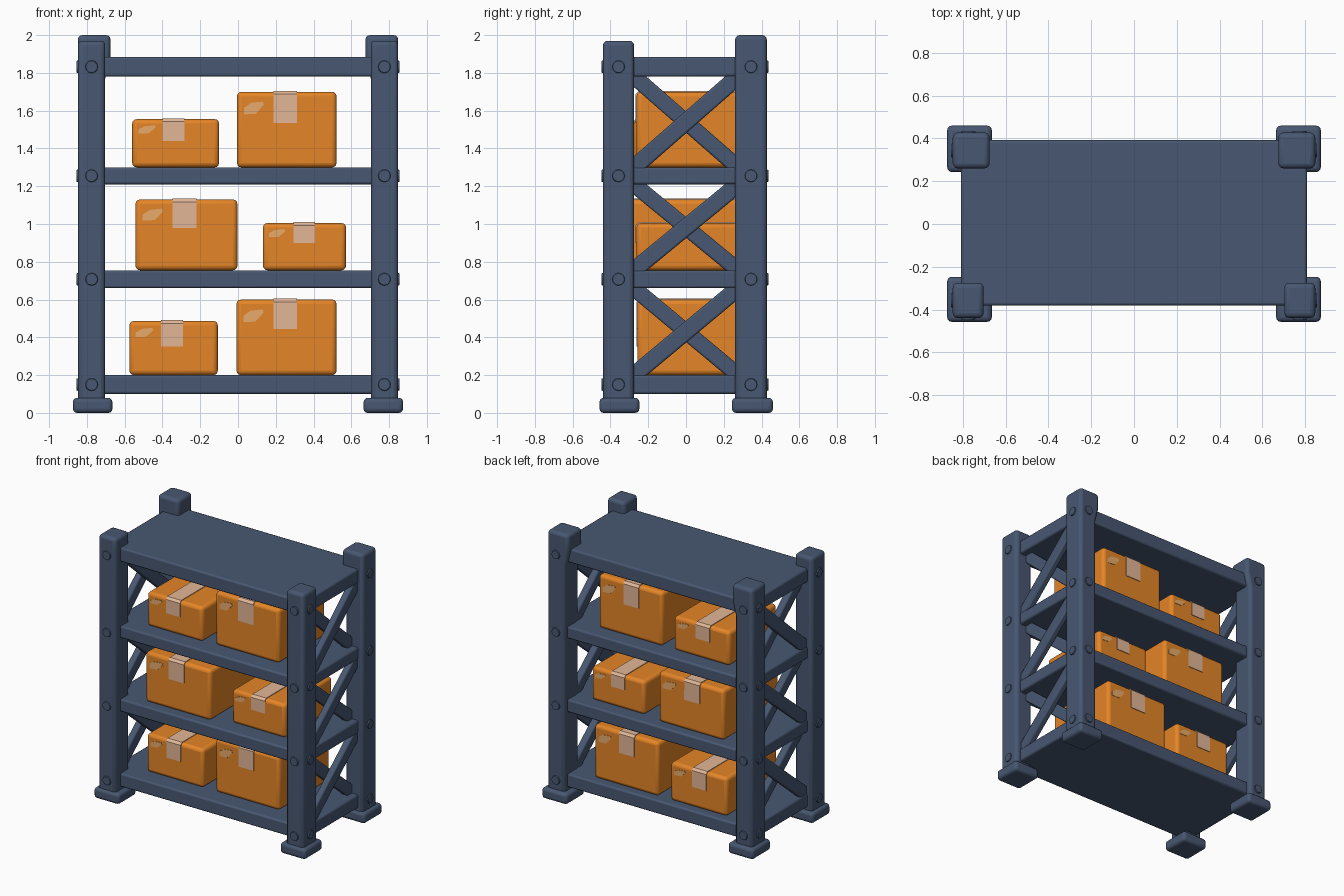
import bpy, bmesh, math
from mathutils import Matrix, Vector

default = bpy.data.objects.get("Cube")
if default:
    bpy.data.objects.remove(default, do_unlink=True)


def material(name, rgb):
    m = bpy.data.materials.new(name)
    m.use_nodes = True
    m.diffuse_color = (*rgb, 1)
    m.node_tree.nodes["Principled BSDF"].inputs["Base Color"].default_value = (*rgb, 1)
    return m


STEEL = material("slate blue steel", (0.064, 0.096, 0.165))
CARD = material("orange cardboard", (0.78, 0.235, 0.02))
TAPE = material("beige tape", (0.76, 0.47, 0.31))
GLINT = material("pale orange mark", (0.8, 0.41, 0.15))


def finish(name, bm, mat, bevel=0, segments=2):
    bmesh.ops.recalc_face_normals(bm, faces=bm.faces)
    mesh = bpy.data.meshes.new(name)
    bm.to_mesh(mesh)
    bm.free()
    mesh.materials.append(mat)
    ob = bpy.data.objects.new(name, mesh)
    bpy.context.collection.objects.link(ob)
    if bevel:
        mod = ob.modifiers.new("soft edges", "BEVEL")
        mod.width, mod.segments = bevel, segments
        bpy.ops.object.select_all(action="DESELECT")
        bpy.context.view_layer.objects.active = ob
        ob.select_set(True)
        bpy.ops.object.shade_smooth_by_angle(angle=math.radians(40))
    return ob


def box(name, x, y, z, mat, bevel, segments=2, tilt=0):
    """Bevelled box from (min, max) spans, optionally tilted about the x axis."""
    size = [b - a for a, b in (x, y, z)]
    mid = [(a + b) / 2 for a, b in (x, y, z)]
    bm = bmesh.new()
    bmesh.ops.create_cube(bm, size=1, matrix=Matrix.Translation(mid)
                          @ Matrix.Rotation(tilt, 4, "X") @ Matrix.Diagonal((*size, 1)))
    finish(name, bm, mat, bevel, segments)


def post(name, side, inner_top, y, top):
    """Square post whose inner side may flare out near the top."""
    outline = [(0.848, 0.04), (0.848, top), (inner_top, top), (inner_top, 1.88),
               (0.703, 1.77), (0.703, 0.04)]
    bm = bmesh.new()
    face = bm.faces.new([bm.verts.new((side * x, y[0], z)) for x, z in outline])
    moved = bmesh.ops.extrude_face_region(bm, geom=[face])["geom"]
    bmesh.ops.translate(bm, vec=(0, y[1] - y[0], 0),
                        verts=[v for v in moved if isinstance(v, bmesh.types.BMVert)])
    finish(name, bm, STEEL, 0.024, 3)


def span(mid, width):
    return (mid - width / 2, mid + width / 2)


def mirrored(side, a, b):
    return tuple(sorted((side * a, side * b)))


def bolt(name, loc, axis):
    turn = Vector((0, 0, 1)).rotation_difference(Vector(axis)).to_matrix().to_4x4()
    bm = bmesh.new()
    bmesh.ops.create_cone(bm, cap_ends=True, segments=12, radius1=0.036, radius2=0.031,
                          depth=0.016, matrix=Matrix.Translation(loc) @ turn)
    finish(name, bm, STEEL)


# Shelves
SHELVES = [(0.10, 0.20), (0.66, 0.755), (1.21, 1.30), (1.78, 1.885)]
for i, z in enumerate(SHELVES):
    box(f"shelf_{i + 1}", (-0.81, 0.81), (-0.382, 0.392), z, STEEL, 0.012)

# Posts, feet and bolts
ENDS = [("front", -1, (-0.44, -0.275), 0.703, 1.97, (-0.458, -0.247)),
        ("back", 1, (0.26, 0.428), 0.675, 2.0, (0.243, 0.46))]
for side, label in ((1, "left"), (-1, "right")):
    for end, out, y, inner_top, top, foot in ENDS:
        post(f"{end}_{label}_post", side, inner_top, y, top)
        box(f"{end}_{label}_foot", mirrored(side, 0.665, 0.874), foot, (0, 0.08), STEEL, 0.022, 3)
        mid = sum(y) / 2
        face = y[0] if out < 0 else y[1]
        for i, z in enumerate(SHELVES):
            height = sum(z) / 2
            bolt(f"{end}_{label}_side_bolt_{i + 1}", (side * 0.848, mid, height), (side, 0, 0))
            bolt(f"{end}_{label}_face_bolt_{i + 1}", (side * 0.775, face, height), (0, out, 0))

    # Crossed braces in each bay, the rising one outermost
    for i, (low, high) in enumerate(zip(SHELVES, SHELVES[1:])):
        middle = (low[1] + high[0]) / 2
        rise = math.atan2(high[0] - low[1] - 0.06, 0.48)
        for kind, x, lean, wide in (("rising", (0.757, 0.805), 1, 0.09),
                                    ("falling", (0.707, 0.76), -1, 0.085)):
            box(f"{label}_{kind}_brace_{i + 1}", mirrored(side, *x), (-0.4, 0.4),
                span(middle, wide), STEEL, 0.01, 2, lean * rise)


def tape(name, x, y, top, drop):
    """Strip folded over the top of a carton and hanging down at both ends."""
    c, gap = 0.014, 0.001
    front, back = y[0] - gap, y[1] + gap
    path = [(front, top - drop), (front, top - c), (front + c, top + gap),
            (back - c, top + gap), (back, top - c), (back, top - drop)]
    bm = bmesh.new()
    rows = [[bm.verts.new((px, py, pz)) for px in x] for py, pz in path]
    for a, b in zip(rows, rows[1:]):
        bm.faces.new((a[0], a[1], b[1], b[0]))
    ob = finish(name, bm, TAPE)
    mod = ob.modifiers.new("thickness", "SOLIDIFY")
    mod.thickness, mod.offset = 0.008, 0


def mark(name, x, y, z, width, height, turn):
    """Thin slanted light mark on the upper corner of a carton face."""
    outline = [(0, 0), (0.6, 0.05), (1, 0.75), (0.95, 1), (0.35, 0.9), (0, 0.5)]
    bm = bmesh.new()
    face = bm.faces.new([bm.verts.new((turn * (x + u * width), y, z + v * height))
                         for u, v in outline])
    face.normal_update()
    if face.normal.y * turn > 0:
        face.normal_flip()
    ob = finish(name, bm, GLINT)
    mod = ob.modifiers.new("thickness", "SOLIDIFY")
    mod.thickness, mod.offset = 0.006, 0


# Cartons: x span, y span, shelf index, top height, tape span, tape drop
CARTONS = [
    ((-0.575, -0.107), (-0.258, 0.34), 0, 0.487, (-0.408, -0.29), 0.135),
    ((-0.008, 0.522), (-0.258, 0.34), 0, 0.60, (0.187, 0.313), 0.155),
    ((-0.543, -0.003), (-0.32, 0.33), 1, 1.13, (-0.347, -0.22), 0.15),
    ((0.132, 0.572), (-0.262, 0.3), 1, 1.005, (0.295, 0.408), 0.105),
    ((-0.56, -0.1), (-0.275, 0.288), 2, 1.555, (-0.40, -0.284), 0.115),
    ((-0.006, 0.522), (-0.262, 0.288), 2, 1.70, (0.187, 0.313), 0.165),
]
for i, (x, y, shelf, top, strip, drop) in enumerate(CARTONS):
    base = SHELVES[shelf][1]
    box(f"carton_{i + 1}", x, y, (base, top), CARD, 0.024, 3)
    tape(f"carton_tape_{i + 1}", strip, y, top, drop)
    width, tall = x[1] - x[0], top - base
    for turn, end in ((1, "front"), (-1, "back")):
        start, face_y = (x[0], y[0]) if turn > 0 else (-x[1], y[1])
        mark(f"carton_{end}_mark_{i + 1}", start + 0.07 * width, face_y,
             top - 0.3 * tall, 0.2 * width, 0.17 * tall, turn)
